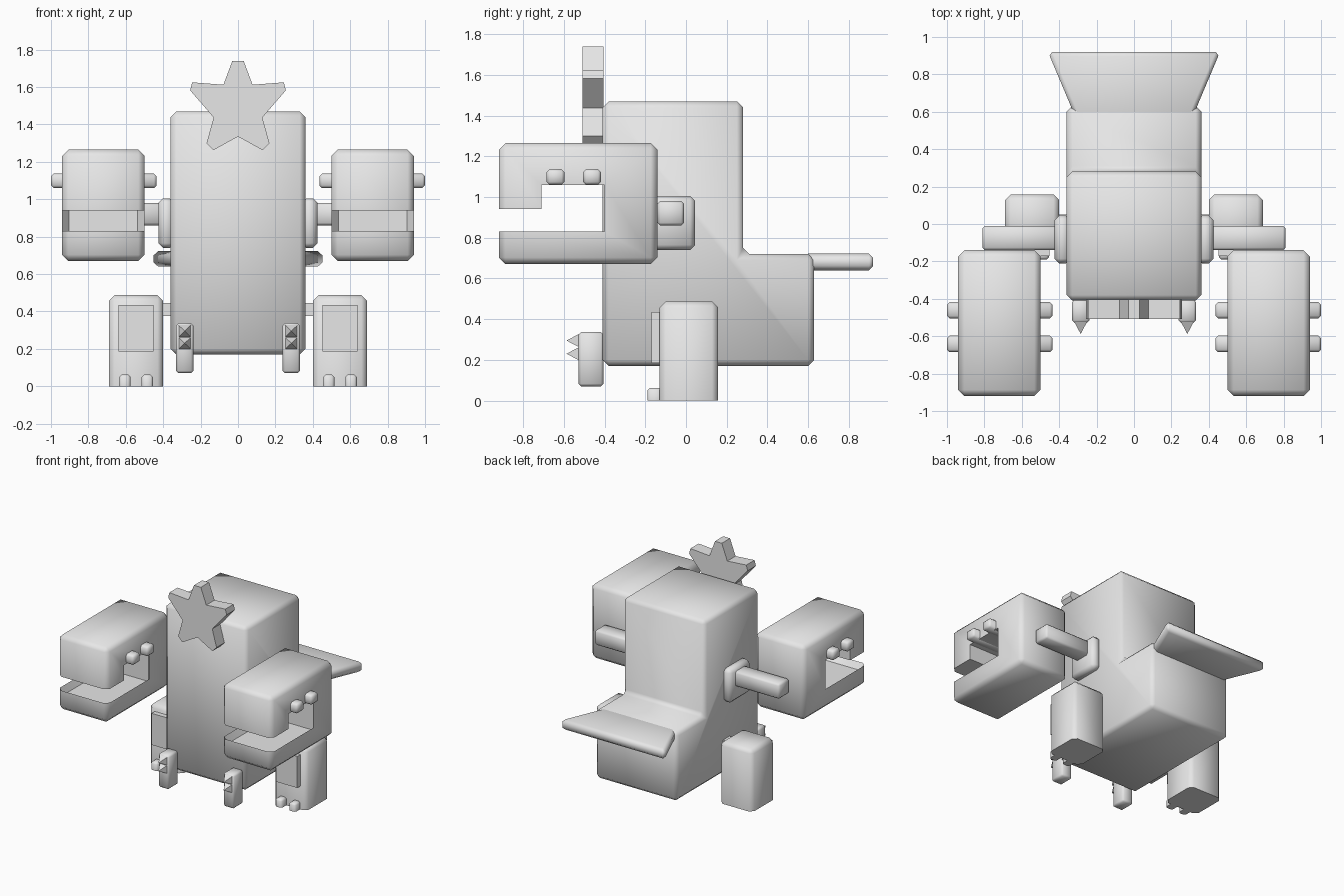
import bpy, bmesh, math
from mathutils import Vector

if "Cube" in bpy.data.objects:
    bpy.data.objects.remove(bpy.data.objects["Cube"])

grey = bpy.data.materials.new("plain grey")
grey.diffuse_color = (0.8, 0.8, 0.8, 1)
grey.use_nodes = True
grey.node_tree.nodes["Principled BSDF"].inputs["Base Color"].default_value = grey.diffuse_color


def finish(name, bm, mirror=False, smooth=50):
    """Turn a bmesh into a named object, optionally mirrored across x = 0."""
    bmesh.ops.recalc_face_normals(bm, faces=bm.faces)
    me = bpy.data.meshes.new(name)
    bm.to_mesh(me)
    bm.free()
    me.materials.append(grey)
    ob = bpy.data.objects.new(name, me)
    bpy.context.collection.objects.link(ob)
    bpy.ops.object.select_all(action='DESELECT')
    ob.select_set(True)
    bpy.context.view_layer.objects.active = ob
    bpy.ops.object.shade_smooth_by_angle(angle=math.radians(smooth))
    if mirror:
        ob.modifiers.new("mirror", 'MIRROR').use_mirror_merge = False
    return ob


def bevel(bm, edges, width):
    bmesh.ops.bevel(bm, geom=list(edges), offset=width, offset_type='OFFSET',
                    segments=1, profile=0.5, affect='EDGES', clamp_overlap=True)


def prism(points, axis, a, b):
    """Extrude a 2D profile along x (points are y, z) or y (points are x, z)."""
    bm = bmesh.new()
    verts = [bm.verts.new((a, u, v) if axis == 'x' else (u, a, v)) for u, v in points]
    face = bm.faces.new(verts)
    new = bmesh.ops.extrude_face_region(bm, geom=[face])['geom']
    step = Vector((b - a, 0, 0)) if axis == 'x' else Vector((0, b - a, 0))
    bmesh.ops.translate(bm, vec=step, verts=[g for g in new if isinstance(g, bmesh.types.BMVert)])
    bmesh.ops.recalc_face_normals(bm, faces=bm.faces)
    return bm


def box(name, x, y, z, width=0.0, mirror=True, flat_bottom=False):
    bm = prism([(y[0], z[0]), (y[1], z[0]), (y[1], z[1]), (y[0], z[1])], 'x', *x)
    if width:
        bevel(bm, [e for e in bm.edges if not (
            flat_bottom and all(v.co.z < z[0] + 1e-4 for v in e.verts))], width)
    return finish(name, bm, mirror)


# Body: stepped block
bm = prism([(-0.41, 0.17), (0.63, 0.17), (0.63, 0.72), (0.28, 0.72),
            (0.28, 1.47), (-0.41, 1.47)], 'x', -0.36, 0.36)
bevel(bm, bm.edges, 0.03)
finish("body", bm)

# Tail: flat plate flaring outwards from the rear shelf
bm = prism([(0.60, 0.64), (0.92, 0.64), (0.92, 0.722), (0.60, 0.722)], 'x', -1, 1)
for v in bm.verts:
    v.co.x *= 0.46 if v.co.y > 0.8 else 0.325
bevel(bm, [e for e in bm.edges if any(v.co.y > 0.8 for v in e.verts)], 0.022)
finish("tail", bm)

# Star ornament with blunt tips
half = [(0.03, 1.74), (0.078, 1.612), (0.245, 1.625), (0.256, 1.582), (0.13, 1.437),
        (0.168, 1.30), (0.132, 1.262)]
star = half + [(0, 1.335)] + [(-x, z) for x, z in reversed(half)]
finish("star", prism(star, 'y', -0.508, -0.405), smooth=20)

# Big jaw-shaped hands
Y0, Y1, Z0, Z1 = -0.92, -0.14, 0.67, 1.265
bm = prism([(Y0, Z0), (Y1, Z0), (Y1, Z1), (Y0, Z1), (Y0, 0.94), (-0.71, 0.94),
            (-0.71, 1.06), (-0.40, 1.06), (-0.40, 0.83), (Y0, 0.83)], 'x', 0.50, 0.94)
limits = [(0, 0.50), (0, 0.94), (1, Y0), (1, Y1), (2, Z0), (2, Z1)]
outer = [e for e in bm.edges if sum(
    all(abs(v.co[i] - c) < 1e-4 for v in e.verts) for i, c in limits) >= 2]
bevel(bm, outer, 0.033)
bmesh.ops.recalc_face_normals(bm, faces=bm.faces)
# hollow out the mouth floor and back wall
hollow = [f for f in bm.faces
          if all(abs(v.co.z - 0.83) < 1e-4 for v in f.verts)
          or all(abs(v.co.y + 0.40) < 1e-4 for v in f.verts)]
bmesh.ops.inset_region(bm, faces=hollow, thickness=0.036, depth=-0.045,
                       use_even_offset=True, use_boundary=True)
finish("jaw_hand", bm, True)

# Eye pegs through each jaw hand
for i, y in enumerate([(-0.685, -0.597), (-0.505, -0.418)]):
    box(f"eye_peg_{i + 1}", (0.435, 1.0), y, (1.06, 1.137), 0.014)

# Shoulder pads and arms
box("shoulder_pad", (0.34, 0.425), (-0.21, 0.045), (0.74, 1.005), 0.025)
box("arm", (0.40, 0.81), (-0.14, -0.01), (0.86, 0.98), 0.014)

# Legs with hip pegs, shin plates and toes
box("leg", (0.40, 0.69), (-0.13, 0.158), (0, 0.487), 0.03, flat_bottom=True)
box("hip_peg", (0.34, 0.42), (-0.03, 0.05), (0.375, 0.445))
box("shin_plate", (0.452, 0.638), (-0.17, -0.11), (0.185, 0.435))
for i, x in enumerate([(0.455, 0.515), (0.575, 0.635)]):
    box(f"toe_{i + 1}", x, (-0.19, -0.11), (0, 0.062), 0.012, flat_bottom=True)

# Small front claws with two spikes each
box("claw", (0.238, 0.332), (-0.528, -0.405), (0.07, 0.337), 0.013)
for i, z in enumerate([0.23, 0.295]):
    bm = bmesh.new()
    base = [bm.verts.new((0.285 + sx * 0.033, -0.525, z + sz * 0.032))
            for sx, sz in [(-1, -1), (1, -1), (1, 1), (-1, 1)]]
    tip = bm.verts.new((0.285, -0.588, z))
    bm.faces.new(base)
    for k in range(4):
        bm.faces.new((base[k], base[(k + 1) % 4], tip))
    finish(f"claw_spike_{i + 1}", bm, True, smooth=20)
